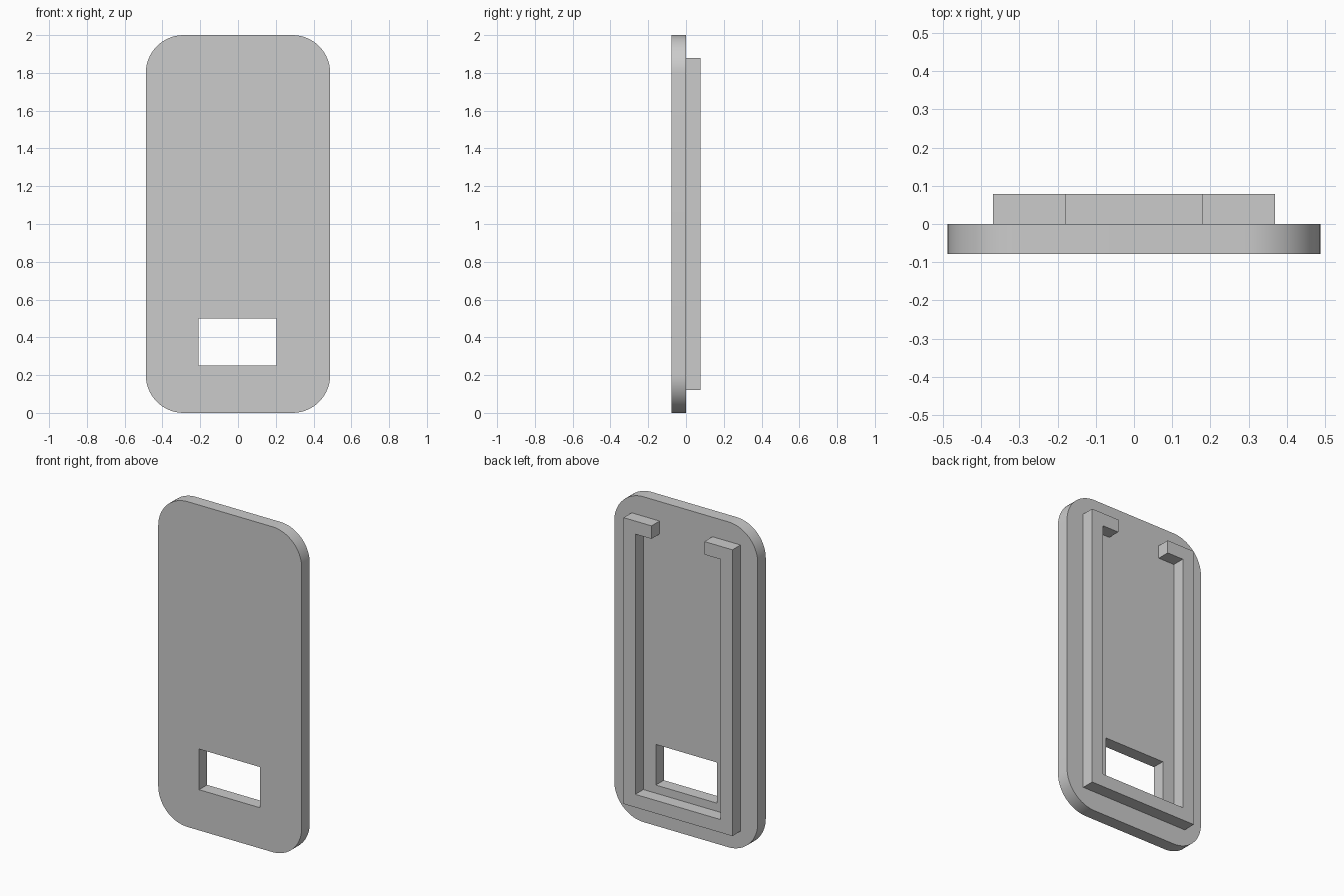
import bpy, bmesh, math

if "Cube" in bpy.data.objects:
    bpy.data.objects.remove(bpy.data.objects["Cube"], do_unlink=True)

HALF_W, HEIGHT, RADIUS = 0.488, 2.0, 0.2
DEPTH = 0.078

# Material
grey = bpy.data.materials.new("light_grey")
grey.use_nodes = True
colour = (0.6, 0.6, 0.6, 1)
grey.diffuse_color = colour
grey.node_tree.nodes["Principled BSDF"].inputs["Base Color"].default_value = colour


def extrude_profile(name, outline, y0, y1):
    """Extrude an (x, z) outline from y0 to y1."""
    bm = bmesh.new()
    face = bm.faces.new([bm.verts.new((x, y0, z)) for x, z in outline])
    result = bmesh.ops.extrude_face_region(bm, geom=[face])
    moved = [g for g in result["geom"] if isinstance(g, bmesh.types.BMVert)]
    bmesh.ops.translate(bm, verts=moved, vec=(0, y1 - y0, 0))
    bmesh.ops.recalc_face_normals(bm, faces=bm.faces)
    mesh = bpy.data.meshes.new(name)
    bm.to_mesh(mesh)
    bm.free()
    mesh.materials.append(grey)
    obj = bpy.data.objects.new(name, mesh)
    bpy.context.collection.objects.link(obj)
    return obj


def activate(obj):
    bpy.ops.object.select_all(action="DESELECT")
    obj.select_set(True)
    bpy.context.view_layer.objects.active = obj


# Cover plate: rounded rectangle
STEPS = 16
cx, cz = HALF_W - RADIUS, HEIGHT / 2 - RADIUS
rounded = []
for corner, (sx, sz) in enumerate([(1, 1), (-1, 1), (-1, -1), (1, -1)]):
    for i in range(STEPS + 1):
        a = math.pi / 2 * (corner + i / STEPS)
        rounded.append((sx * cx + RADIUS * math.cos(a),
                        HEIGHT / 2 + sz * cz + RADIUS * math.sin(a)))
plate = extrude_profile("cover_plate", rounded, -DEPTH, 0)

# Window opening through the plate
x0, x1, z0, z1 = -0.21, 0.205, 0.25, 0.5
cutter = extrude_profile("window_cutter", [(x0, z0), (x1, z0), (x1, z1), (x0, z1)],
                         -2 * DEPTH, DEPTH)
cutter.hide_render = True
cut = plate.modifiers.new("window", "BOOLEAN")
cut.operation = "DIFFERENCE"
cut.solver = "EXACT"
cut.object = cutter
activate(plate)
bpy.ops.object.modifier_apply(modifier=cut.name)
bpy.data.objects.remove(cutter, do_unlink=True)
bpy.ops.object.shade_smooth_by_angle(angle=math.radians(30))

# Back rim: open at the top between two short lips
WALL, OUT, GAP, LOW, HIGH = 0.08, 0.37, 0.18, 0.12, 1.88
half = [(OUT, LOW), (OUT, HIGH), (GAP, HIGH), (GAP, HIGH - WALL),
        (OUT - WALL, HIGH - WALL), (OUT - WALL, LOW + WALL)]
rim = half + [(-x, z) for x, z in reversed(half)]
extrude_profile("back_rim", rim, 0, DEPTH)
